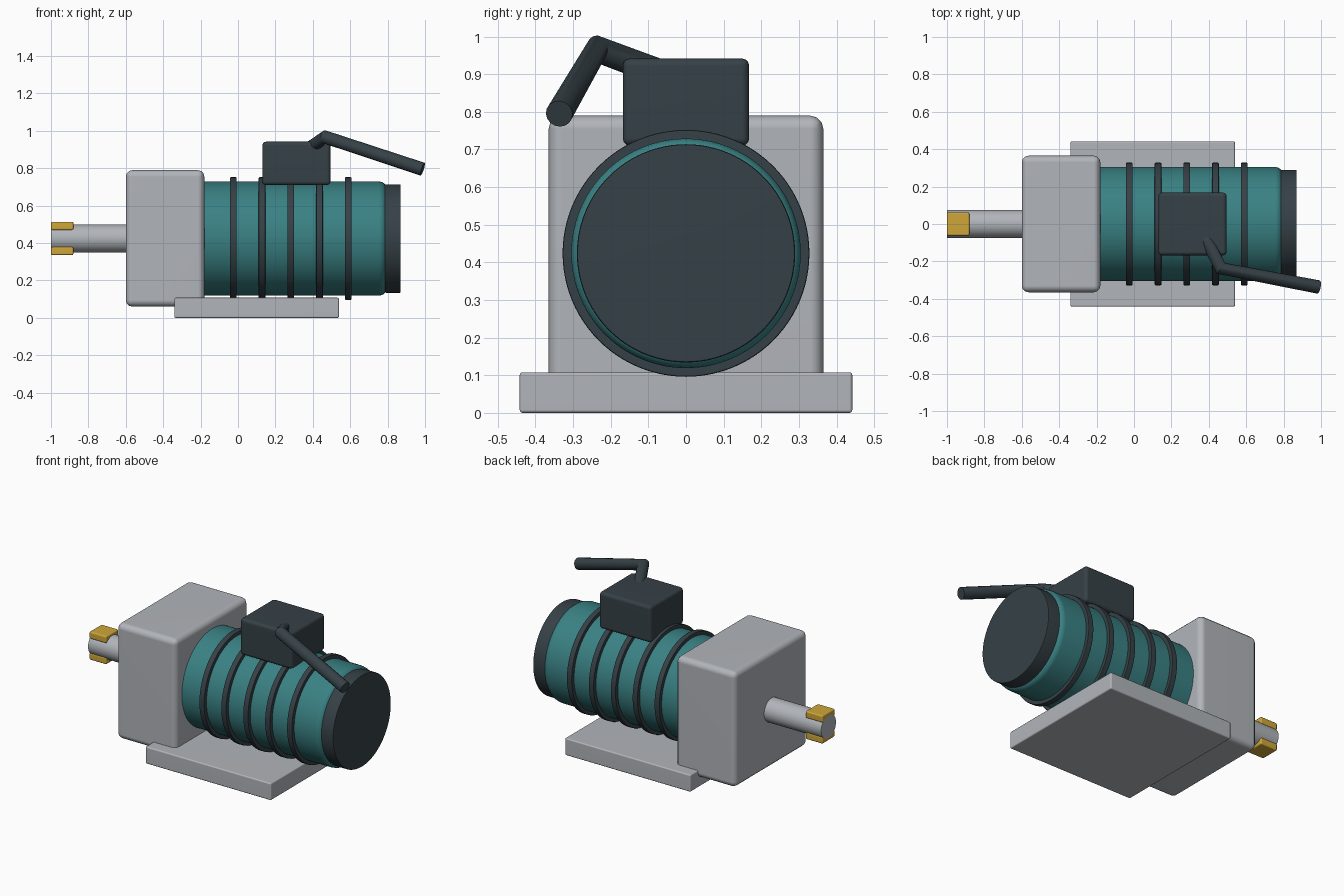
import bpy, bmesh, math
from mathutils import Matrix, Vector

if "Cube" in bpy.data.objects:
    bpy.data.objects.remove(bpy.data.objects["Cube"])

AXIS_Z = 0.424  # height of the motor axis


def material(name, rgb):
    m = bpy.data.materials.new(name)
    m.diffuse_color = (*rgb, 1)
    m.use_nodes = True
    m.node_tree.nodes["Principled BSDF"].inputs["Base Color"].default_value = m.diffuse_color
    return m


GREY = material("light grey metal", (0.44, 0.46, 0.49))
TEAL = material("teal paint", (0.042, 0.22, 0.23))
DARK = material("dark slate", (0.036, 0.052, 0.062))
GOLD = material("brass", (0.62, 0.38, 0.04))


def finish(bm, name, mat, bevel, segments=3):
    # round the sharp edges, then smooth shade with flat faces kept flat
    if bevel:
        edges = [e for e in bm.edges if e.calc_face_angle(0) > math.radians(60)]
        bmesh.ops.bevel(bm, geom=edges, offset=bevel, segments=segments,
                        profile=0.5, affect='EDGES', clamp_overlap=True)
    me = bpy.data.meshes.new(name)
    bm.to_mesh(me)
    bm.free()
    me.materials.append(mat)
    me.shade_smooth()
    me.set_sharp_from_angle(angle=math.radians(40))
    ob = bpy.data.objects.new(name, me)
    bpy.context.collection.objects.link(ob)
    wn = ob.modifiers.new("weighted normals", 'WEIGHTED_NORMAL')
    wn.keep_sharp = True
    return ob


def box(name, mat, lo, hi, bevel):
    lo, hi = Vector(lo), Vector(hi)
    bm = bmesh.new()
    bmesh.ops.create_cube(bm, size=1, matrix=Matrix.Translation((lo + hi) / 2)
                          @ Matrix.Diagonal((*(hi - lo), 1)))
    return finish(bm, name, mat, bevel)


def cylinder(name, mat, x0, x1, r, bevel, sides=64, segments=3):
    bm = bmesh.new()
    bmesh.ops.create_cone(bm, cap_ends=True, segments=sides, radius1=r, radius2=r,
                          depth=x1 - x0,
                          matrix=Matrix.Translation(((x0 + x1) / 2, 0, AXIS_Z))
                          @ Matrix.Rotation(math.pi / 2, 4, 'Y'))
    return finish(bm, name, mat, bevel, segments)


# Base plate and gearbox
box("base_plate", GREY, (-0.34, -0.442, 0), (0.54, 0.442, 0.108), 0.008)
box("gearbox", GREY, (-0.60, -0.365, 0.06), (-0.18, 0.365, 0.79), 0.035)

# Output shaft with a key above and below
cylinder("output_shaft", GREY, -1.0, -0.55, 0.075, 0.004, 48, 2)
for name, z in (("upper_key", 0.492), ("lower_key", 0.358)):
    box(name, GOLD, (-1.0, -0.062, z - 0.022), (-0.88, 0.062, z + 0.022), 0.008)

# Motor body, cooling rings and end cap
cylinder("motor_body", TEAL, -0.22, 0.795, 0.305, 0.04, 96, 4)
for i in range(5):
    x = -0.025 + 0.1535 * i
    cylinder(f"cooling_ring_{i + 1}", DARK, x - 0.018, x + 0.018, 0.328, 0.005, 96, 2)
cylinder("end_cap", DARK, 0.785, 0.87, 0.29, 0.006, 96, 2)

# Terminal box
box("terminal_box", DARK, (0.13, -0.168, 0.71), (0.495, 0.168, 0.942), 0.02)

# Bent cable leaving the box
curve = bpy.data.curves.new("cable", 'CURVE')
curve.dimensions = '3D'
curve.bevel_depth = 0.036
curve.bevel_resolution = 6
curve.use_fill_caps = True
path = [(0.375, -0.06, 0.901), (0.465, -0.237, 0.967), (0.987, -0.337, 0.795)]
spline = curve.splines.new('POLY')
spline.points.add(len(path) - 1)
for p, co in zip(spline.points, path):
    p.co = (*co, 1)
spline.use_smooth = True
curve.materials.append(DARK)
cable_curve = bpy.data.objects.new("cable_curve", curve)
bpy.context.collection.objects.link(cable_curve)
bpy.context.view_layer.update()
mesh = bpy.data.meshes.new_from_object(
    cable_curve.evaluated_get(bpy.context.evaluated_depsgraph_get()))
mesh.shade_smooth()
mesh.set_sharp_from_angle(angle=math.radians(40))
bpy.context.collection.objects.link(bpy.data.objects.new("cable", mesh))
bpy.data.objects.remove(cable_curve)
